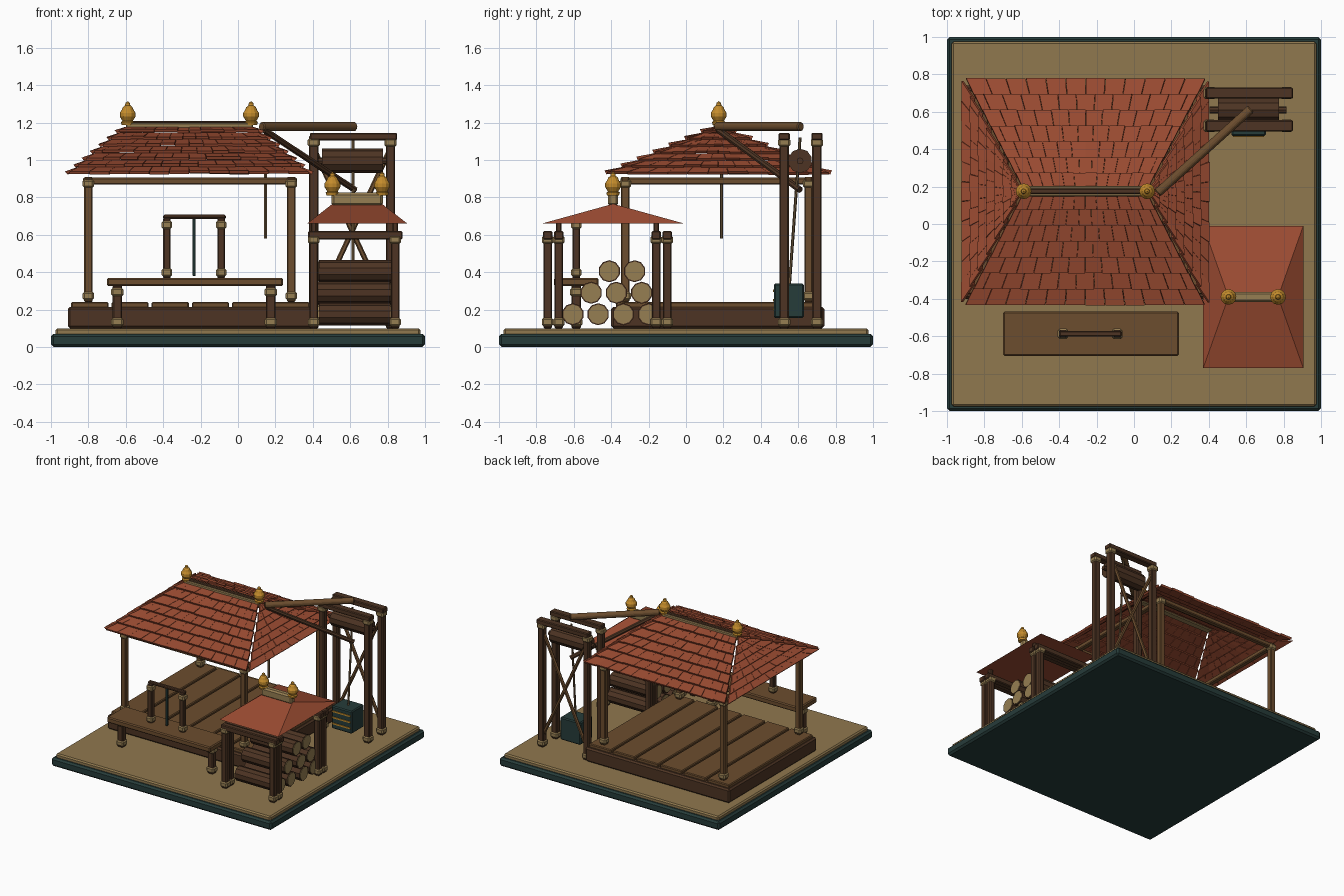
import bpy, bmesh, math, random
from mathutils import Vector

random.seed(4)
cube = bpy.data.objects.get("Cube")
if cube:
    bpy.data.objects.remove(cube, do_unlink=True)


def material(name, *srgb):
    col = [(c / 255 / 12.92 if c < 11 else ((c / 255 + 0.055) / 1.055) ** 2.4) for c in srgb] + [1]
    m = bpy.data.materials.new(name)
    m.use_nodes = True
    m.diffuse_color = col
    bsdf = m.node_tree.nodes["Principled BSDF"]
    bsdf.inputs["Base Color"].default_value = col
    bsdf.inputs["Roughness"].default_value = 0.8
    return m


GREEN = material("dark green", 38, 60, 58)
SAND = material("sand", 144, 120, 78)
TAN = material("tan trim", 150, 126, 82)
RED = material("roof red", 156, 76, 50)
WOOD = material("mid brown wood", 108, 77, 46)
DARK = material("dark brown wood", 77, 52, 35)
GOLD = material("gold", 196, 140, 44)
ROPE = material("rope brown", 110, 88, 60)


def make(name, bm, mat, bevel=0):
    bmesh.ops.recalc_face_normals(bm, faces=bm.faces)
    mesh = bpy.data.meshes.new(name)
    bm.to_mesh(mesh)
    bm.free()
    mesh.materials.append(mat)
    ob = bpy.data.objects.new(name, mesh)
    bpy.context.collection.objects.link(ob)
    if bevel:
        mod = ob.modifiers.new("bevel", "BEVEL")
        mod.width = bevel
        mod.segments = 1
    return ob


def box(name, mat, xs, ys, zs, bevel=0.006):
    bm = bmesh.new()
    bmesh.ops.create_cube(bm, size=1)
    for v in bm.verts:
        v.co = [r[0] if c < 0 else r[1] for c, r in zip(v.co, (xs, ys, zs))]
    return make(name, bm, mat, bevel)


def around(c, w):
    return (c - w / 2, c + w / 2)


def pole(name, mat, a, b, r, sides=8, bevel=0):
    a, b = Vector(a), Vector(b)
    bm = bmesh.new()
    bmesh.ops.create_cone(bm, cap_ends=True, segments=sides, radius1=r, radius2=r, depth=(b - a).length)
    ob = make(name, bm, mat, bevel)
    ob.location = (a + b) / 2
    ob.rotation_euler = (b - a).to_track_quat("Z", "Y").to_euler()
    return ob


def post(name, mat, x, y, z0, z1, w=0.045):
    # square post with a tan foot and a tan cap
    box(name, mat, around(x, w), around(y, w), (z0, z1))
    for part, z in (("foot", z0 + 0.01), ("cap", z1 - 0.06)):
        box(name + "_" + part, TAN, around(x, w + 0.016), around(y, w + 0.016), (z, z + 0.046), 0.01)


def finial(name, x, y, z):
    # lathe-turned ornament
    profile = [(0, 0), (.032, 0), (.036, .015), (.028, .022), (.042, .045), (.042, .065),
               (.032, .08), (.026, .095), (.014, .105), (.012, .118), (0, .127)]
    bm = bmesh.new()
    vs = [bm.verts.new((r, 0, h)) for r, h in profile]
    es = [bm.edges.new(p) for p in zip(vs, vs[1:])]
    bmesh.ops.spin(bm, geom=vs + es, axis=(0, 0, 1), cent=(0, 0, 0), angle=math.tau, steps=12)
    bmesh.ops.remove_doubles(bm, verts=bm.verts, dist=0.0005)
    make(name, bm, GOLD).location = (x, y, z)


def hip_corners(xs, ys, ridge, y, z0, z1):
    eave = [Vector((xs[i], ys[j], z0)) for i, j in ((0, 0), (1, 0), (1, 1), (0, 1))]
    l, r = (Vector((x, y, z1)) for x in ridge)
    return eave, [l, r, r, l]


# Base
box("base_plinth", GREEN, (-1, 1), (-1, 1), (0, .07), .014)
box("ground", SAND, (-.975, .975), (-.975, .975), (.06, .1), .01)

# Pavilion deck
box("deck_frame", DARK, (-.91, .4), (-.4, .74), (.1, .215), .012)
pitch = 0.215
for i in range(6):
    x = -.255 + (i - 2.5) * pitch
    box("deck_plank", WOOD, around(x, pitch - .016), (-.375, .715), (.2, .24))

# Pavilion posts and eave beams
PX, PY = (-.8, .285), (-.325, .655)
for x in PX:
    for y in PY:
        post("pavilion_post", WOOD, x, y, .24, .91)
for y in PY:
    box("eave_beam", WOOD, (-.83, .315), around(y, .04), (.868, .905))
for x in PX:
    box("eave_side_beam", WOOD, around(x, .04), (-.35, .68), (.868, .905))


# Pavilion roof: overlapping tiles on four slopes
def tile_slope(bm, a, b, c, d, rows, cols):
    normal = (b - a).cross(d - a).normalized()

    def at(u, t):
        return a.lerp(b, u).lerp(d.lerp(c, u), t)

    for i in range(rows):
        t0, t1 = i / rows, min(1, (i + 1.12) / rows)
        cuts = [min(1, max(0, (k - (i % 2) / 2) / cols)) for k in range(cols + 2)]
        for u0, u1 in zip(cuts, cuts[1:]):
            if u1 - u0 < 0.01:
                continue
            lift = 0.02 + random.uniform(-.004, .004)
            u1 -= 0.002
            quad = [(at(u0, t0), lift), (at(u1, t0), lift), (at(u1, t1), 0), (at(u0, t1), 0)]
            low = [bm.verts.new(p + normal * h) for p, h in quad]
            top = [bm.verts.new(p + normal * (h + .016)) for p, h in quad]
            bm.faces.new(low[::-1])
            bm.faces.new(top)
            for k in range(4):
                n = (k + 1) % 4
                bm.faces.new((low[k], low[n], top[n], top[k]))


eave, ridge = hip_corners((-.9, .38), (-.42, .765), (-.59, .07), .175, .908, 1.165)
bm = bmesh.new()
for k, cols in enumerate((12, 11, 12, 11)):
    n = (k + 1) % 4
    tile_slope(bm, eave[k], eave[n], ridge[n], ridge[k], 7, cols)
make("pavilion_roof_tiles", bm, RED)
box("pavilion_ridge", TAN, (-.6, .08), around(.175, .055), (1.15, 1.197))
box("pavilion_ridge_cap", DARK, (-.58, .06), around(.175, .03), (1.19, 1.208))
for x in (-.59, .07):
    finial("pavilion_finial", x, .175, 1.187)

# Bench with a small hanging rack
BY = -.587
box("bench_top", WOOD, (-.7, .24), (-.705, -.468), (.325, .37), .008)
for x in (-.645, .175):
    post("bench_leg", DARK, x, BY, .1, .33, .05)
for x in (-.38, -.09):
    post("rack_post", DARK, x, BY, .365, .69, .04)
box("rack_bar", DARK, (-.4, -.065), around(BY, .03), (.685, .707))
box("rack_strip", GREEN, around(-.235, .016), around(BY, .016), (.38, .69), .002)

# Log shed
SX = (.405, .84)
for y in (-.74, -.68, -.16, -.1):
    for x in SX:
        post("shed_post", DARK, x, y, .1, .61, .046)
    box("shed_beam", DARK, (.375, .88), around(y, .05), (.575, .62))
for x in SX:
    for y in (-.68, -.16):
        box("roof_stub", DARK, around(x, .03), around(y, .03), (.61, .675))

# Shed roof: plain hip
eave, ridge = hip_corners((.37, .905), (-.77, -.01), (.505, .77), -.39, .66, .765)
bm = bmesh.new()
bmesh.ops.convex_hull(bm, input=[bm.verts.new(p) for p in eave + ridge[:2]])
make("shed_roof", bm, RED)
box("shed_ridge", TAN, (.5, .775), around(-.39, .055), (.755, .825), .012)
for x in (.505, .77):
    finial("shed_finial", x, -.39, .81)

# Stacked logs with pale ends
for row, (count, start) in enumerate(((4, -.605), (3, -.507), (2, -.41))):
    for i in range(count):
        y, z = start + i * .135, .175 + row * .115
        x0, x1 = .43 + random.uniform(-.01, .01), .82 + random.uniform(-.015, .015)
        pole("log", DARK, (x0, y, z), (x1, y, z), .059, 10)
        pole("log_end", TAN, (x0 - .004, y, z), (x1 + .004, y, z), .052, 10)

# Hoist frame
FY = (.525, .7)
for y in FY:
    for x in (.405, .815):
        post("hoist_post", DARK, x, y, .1, 1.13, .05)
    box("hoist_beam", DARK, (.385, .85), around(y, .06), (1.105, 1.145))
for x in (.41, .81):
    pole("hoist_brace", WOOD, (x, FY[1], .19), (1.22 - x, FY[1], 1.05), .014, 6)
pole("hoist_drum", DARK, (.45, .61, .995), (.775, .61, .995), .065, 10)
pole("hoist_axle", DARK, (.405, .61, .995), (.815, .61, .995), .018)
pole("hoist_rope", ROPE, (.615, .61, 1.12), (.615, .553, .33), .008, 6)

# Hanging crate with gold bands
box("crate", GREEN, (.52, .705), (.47, .63), (.155, .34), .008)
for z in (.2, .25, .3):
    box("crate_band", GOLD, (.53, .695), (.464, .472), around(z, .012), 0)

# Boom, its strut and the loose rope
pole("boom", WOOD, (.125, .165, 1.178), (.625, .615, 1.178), .026, 8, .006)
pole("boom_strut", DARK, (.14, .175, 1.16), (.625, .61, .84), .018)
pole("boom_rope", ROPE, (.147, .19, 1.16), (.147, .19, .58), .008, 6)
